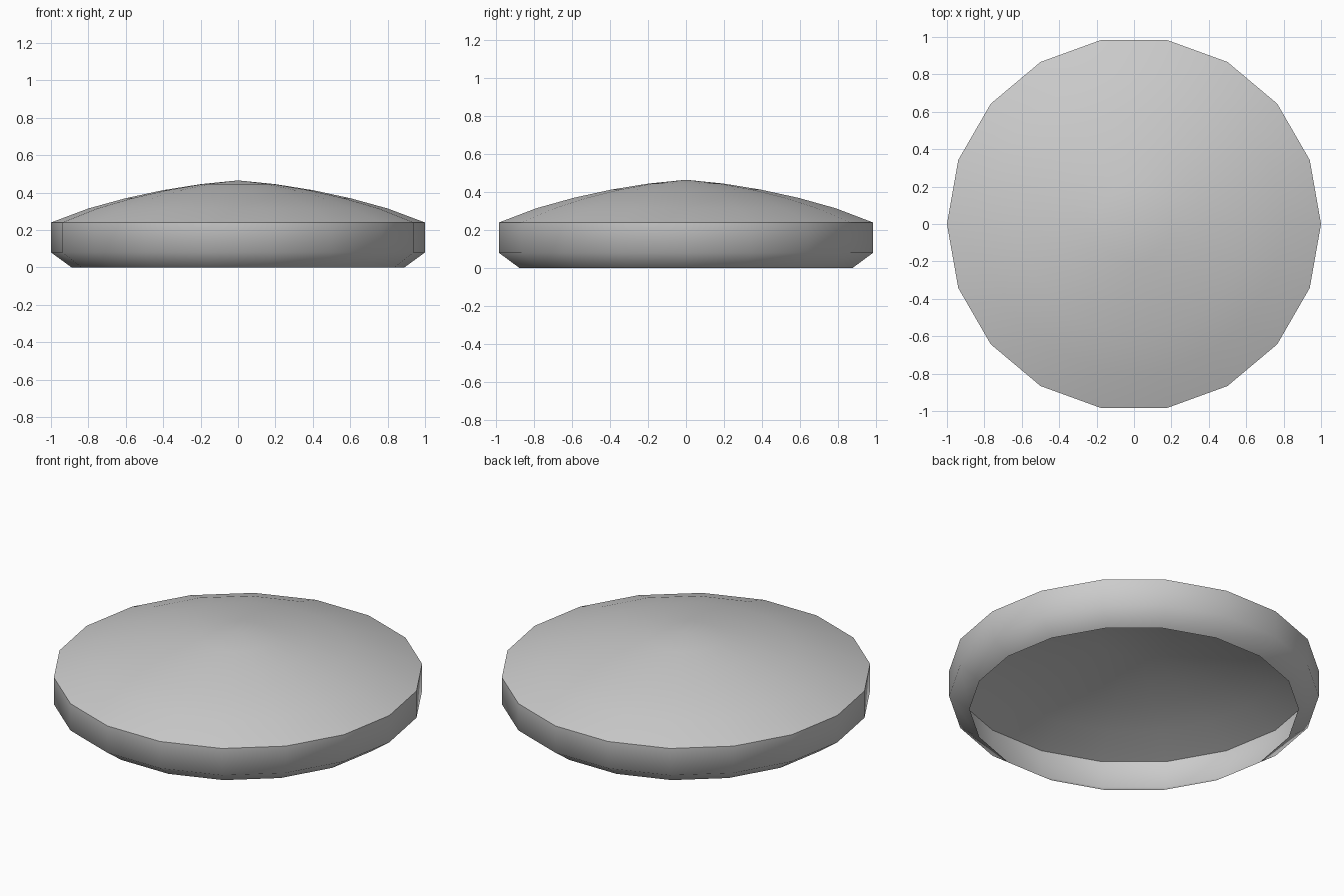
import bpy, bmesh, math

if "Cube" in bpy.data.objects:
    bpy.data.objects.remove(bpy.data.objects["Cube"])

SIDES = 18

# Profile of the open shell: (radius, height) from the open rim to the crown
profile = [(0.89, 0.0), (1.0, 0.08), (1.0, 0.24), (0.8, 0.315),
           (0.6, 0.37), (0.4, 0.413), (0.2, 0.445)]
crown_height = 0.465

bm = bmesh.new()

# Rings of the lathe
rings = []
for r, z in profile:
    angles = [2 * math.pi * i / SIDES for i in range(SIDES)]
    rings.append([bm.verts.new((r * math.cos(a), r * math.sin(a), z)) for a in angles])

# Rim chamfer, side wall and dome bands
for low, high in zip(rings, rings[1:]):
    for i in range(SIDES):
        j = (i + 1) % SIDES
        bm.faces.new((low[i], low[j], high[j], high[i]))

# Crown of the dome
tip = bm.verts.new((0, 0, crown_height))
for i in range(SIDES):
    bm.faces.new((rings[-1][i], rings[-1][(i + 1) % SIDES], tip))

mesh = bpy.data.meshes.new("domed_lid")
bm.to_mesh(mesh)
bm.free()
lid = bpy.data.objects.new("domed_lid", mesh)
bpy.context.collection.objects.link(lid)

# Smooth sides and dome, crisp shoulder
bpy.context.view_layer.objects.active = lid
lid.select_set(True)
bpy.ops.object.shade_smooth_by_angle(angle=math.radians(60))
